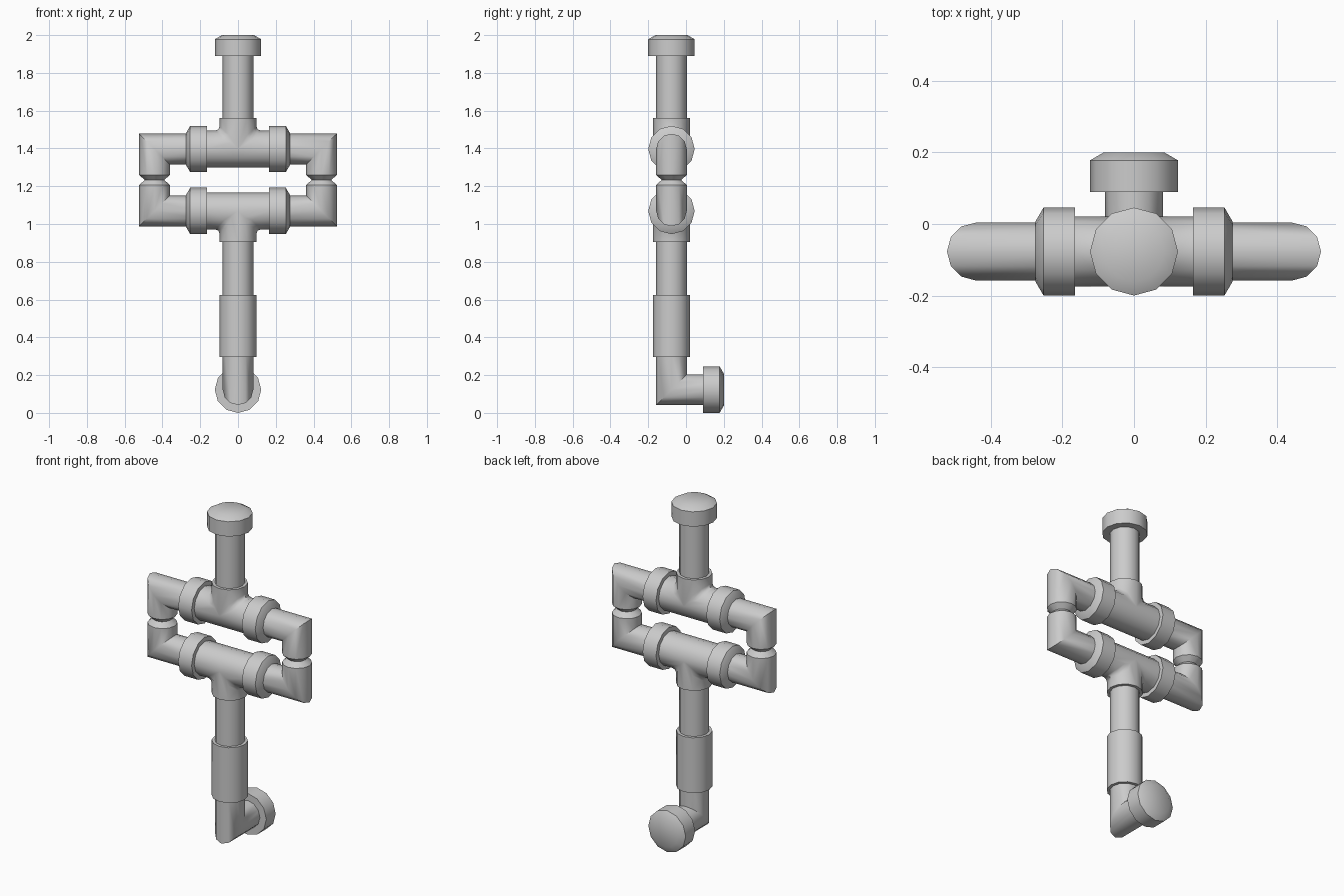
import bpy, bmesh
from math import sin, cos, tau, radians
from mathutils import Vector as V

cube = bpy.data.objects.get("Cube")
if cube:
    bpy.data.objects.remove(cube)

SIDES = 12
AXIS_Y = -0.077          # all upright pipes share this axis
PIPE, SLEEVE, CAP = 0.081, 0.098, 0.123
UPPER, LOWER, MIDDLE = 1.397, 1.069, 1.233
X, Y, Z = V((1, 0, 0)), V((0, 1, 0)), V((0, 0, 1))
ANGLES = [tau * i / SIDES for i in range(SIDES)]

grey = bpy.data.materials.new("pipe_grey")
grey.use_nodes = True
colour = (0.6, 0.6, 0.6, 1)
grey.diffuse_color = colour
grey.node_tree.nodes["Principled BSDF"].inputs["Base Color"].default_value = colour


def finish(bm, name):
    bmesh.ops.recalc_face_normals(bm, faces=bm.faces)
    mesh = bpy.data.meshes.new(name)
    bm.to_mesh(mesh)
    bm.free()
    mesh.materials.append(grey)
    obj = bpy.data.objects.new(name, mesh)
    bpy.context.collection.objects.link(obj)
    bpy.ops.object.select_all(action='DESELECT')
    obj.select_set(True)
    bpy.context.view_layer.objects.active = obj
    bpy.ops.object.shade_smooth_by_angle(angle=radians(40))
    return obj


def bridge(bm, a, b):
    for i in range(SIDES):
        j = (i + 1) % SIDES
        bm.faces.new((a[i], a[j], b[j], b[i]))


def tube(name, u, stations):
    """Closed tube through rings given as (centre, second ring direction, radius)."""
    bm = bmesh.new()
    rings = [[bm.verts.new(c + (u * cos(t) + v * sin(t)) * r) for t in ANGLES]
             for c, v, r in stations]
    for a, b in zip(rings, rings[1:]):
        bridge(bm, a, b)
    bm.faces.new(rings[0])
    bm.faces.new(rings[-1])
    return finish(bm, name)


def straight(name, start, end, r):
    tube(name, X, [(start, Y, r), (end, Y, r)])


def cap(name, start, direction):
    """Collar with a chamfered outer end."""
    u = Y if direction.y == 0 else X
    v = direction.cross(u)
    tube(name, u, [(start + direction * d, v, r)
                   for d, r in ((0, CAP), (0.088, CAP), (0.11, 0.085))])


def tee(name, centre, up):
    """Three equal pipes mitred together, with a small fillet at the joint."""
    bm = bmesh.new()
    length, r = 0.165, SLEEVE

    def ring(points):
        return [bm.verts.new(centre + V((x, y, z * up))) for x, y, z in points]

    cs = [(r * cos(t), r * sin(t)) for t in ANGLES]
    arms = [(ring((side * length, c, s) for c, s in cs),
             ring((side * max(0, s), c, s) for c, s in cs)) for side in (-1, 1)]
    arms.append((ring((c, s, length) for c, s in cs),
                 ring((c, s, abs(c)) for c, s in cs)))
    for outer, joint in arms:
        bridge(bm, outer, joint)
        bm.faces.new(outer)
    bmesh.ops.remove_doubles(bm, verts=bm.verts, dist=0.0005)
    bmesh.ops.recalc_face_normals(bm, faces=bm.faces)
    inner = [e for e in bm.edges if len(e.link_faces) == 2
             and e.calc_face_angle_signed() < -0.6]
    bmesh.ops.bevel(bm, geom=inner, offset=0.02, segments=2, profile=0.5,
                    affect='EDGES')
    return finish(bm, name)


def at(x, z, y=AXIS_Y):
    return V((x, y, z))


# Upright pipes, from the top down
cap("top_cap", at(0, 1.89), Z)
straight("top_pipe", at(0, 1.5), at(0, 1.9), PIPE)
straight("lower_pipe", at(0, 0.95), at(0, 0.6), PIPE)
straight("coupling_sleeve", at(0, 0.625), at(0, 0.297), SLEEVE)

# Bottom elbow turning to the back, and its end cap
tube("bottom_elbow", X, [(at(0, 0.32), Y, PIPE),
                         (at(0, CAP), Y + Z, PIPE),
                         (at(0, CAP, 0.12), Z, PIPE)])
cap("back_cap", at(0, CAP, 0.09), Y)

# Pipe loop: two tees with collars and elbows on both sides
for level, z, up in (("upper", UPPER, 1), ("lower", LOWER, -1)):
    tee(level + "_tee", at(0, z), up)
    for side_name, side in (("left", 1), ("right", -1)):
        part = f"{level}_{side_name}_"
        cap(part + "collar", at(side * 0.165, z), X * side)
        x = side * 0.442
        out = X * side
        tube(part + "elbow", Y, [(at(side * 0.2, z), Z * up, PIPE),
                                 (at(x, z), out + Z * up, PIPE),
                                 (at(x, MIDDLE + up * 0.027), out, PIPE),
                                 (at(x, MIDDLE), out, 0.052)])
